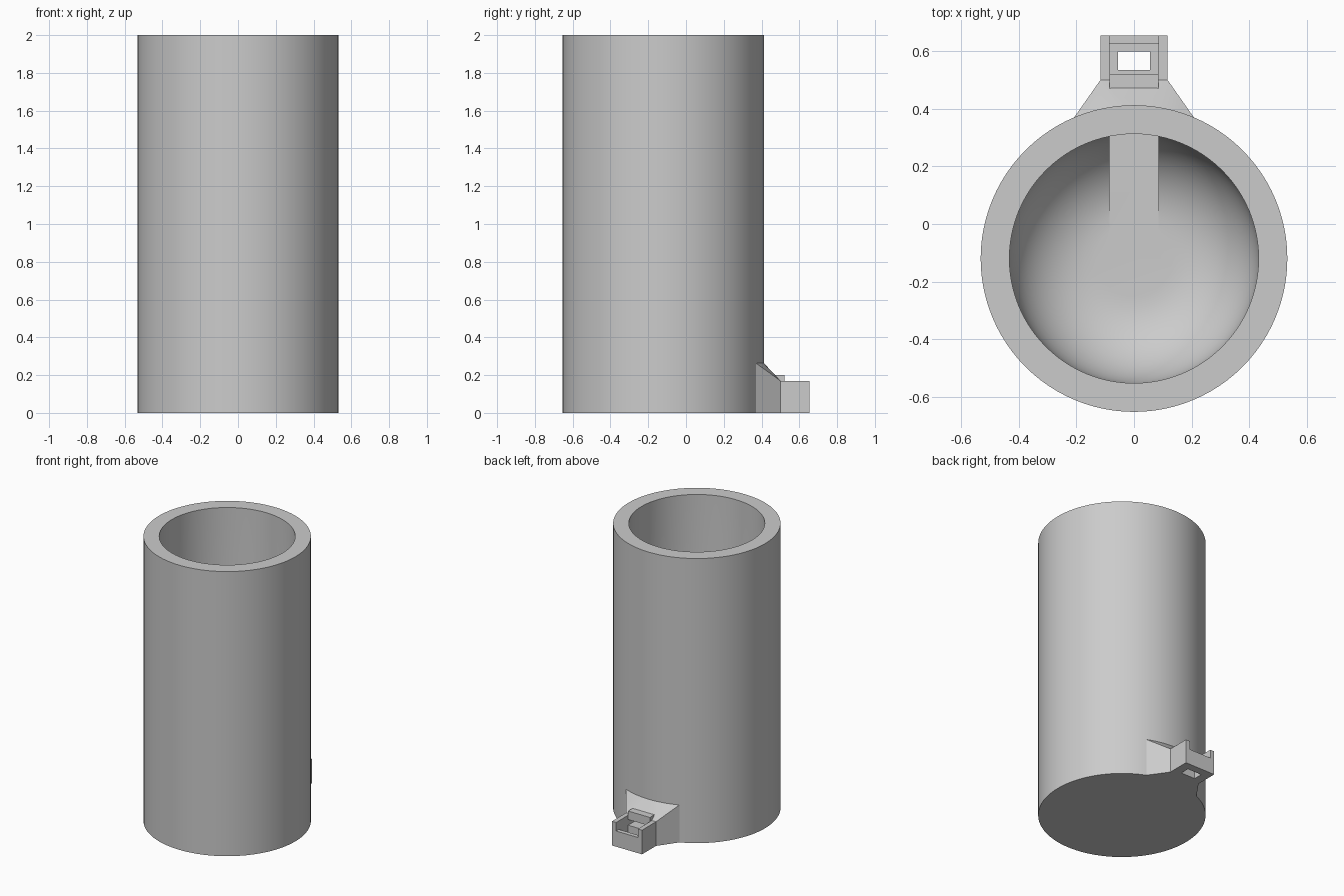
import bpy, bmesh, math

cube = bpy.data.objects.get("Cube")
if cube:
    bpy.data.objects.remove(cube, do_unlink=True)

CY, R_OUT, R_IN, HEIGHT = -0.12, 0.533, 0.433, 2.0
FLOOR, FILLET = 0.10, 0.30
GREY = (0.6, 0.6, 0.6, 1)

grey = bpy.data.materials.new("light grey")
grey.use_nodes = True
grey.diffuse_color = GREY
grey.node_tree.nodes["Principled BSDF"].inputs["Base Color"].default_value = GREY


def finish(name, bm):
    bmesh.ops.recalc_face_normals(bm, faces=bm.faces)
    mesh = bpy.data.meshes.new(name)
    bm.to_mesh(mesh)
    bm.free()
    mesh.materials.append(grey)
    ob = bpy.data.objects.new(name, mesh)
    bpy.context.collection.objects.link(ob)
    return ob


def hull(name, points):
    bm = bmesh.new()
    for p in points:
        bm.verts.new(p)
    bmesh.ops.convex_hull(bm, input=bm.verts)
    bmesh.ops.dissolve_limit(bm, angle_limit=0.001, verts=bm.verts, edges=bm.edges)
    return finish(name, bm)


def box(name, half_x, y0, y1, z0, z1):
    return hull(name, [(x, y, z) for x in (-half_x, half_x)
                       for y in (y0, y1) for z in (z0, z1)])


def arc(radius, half_x, z, steps=12):
    """Points on the back of a circle around the tube axis."""
    a = math.asin(half_x / radius)
    angles = [a * (2 * i / steps - 1) for i in range(steps + 1)]
    return [(radius * math.sin(t), CY + radius * math.cos(t), z) for t in angles]


def activate(ob):
    bpy.ops.object.select_all(action='DESELECT')
    ob.select_set(True)
    bpy.context.view_layer.objects.active = ob


def combine(ob, other, operation):
    other.hide_render = True
    mod = ob.modifiers.new("boolean", 'BOOLEAN')
    mod.operation, mod.solver, mod.object = operation, 'EXACT', other
    activate(ob)
    bpy.ops.object.modifier_apply(modifier=mod.name)
    bpy.data.objects.remove(other, do_unlink=True)


# Tube: lathed wall with a rounded inner floor
profile = [(0, 0), (R_OUT, 0), (R_OUT, HEIGHT), (R_IN, HEIGHT)]
for i in range(13):
    t = math.pi / 2 * i / 12
    profile.append((R_IN - FILLET + FILLET * math.cos(t),
                    FLOOR + FILLET - FILLET * math.sin(t)))
profile.append((0, FLOOR))
bm = bmesh.new()
verts = [bm.verts.new((r, CY, z)) for r, z in profile]
edges = [bm.edges.new(pair) for pair in zip(verts, verts[1:])]
bmesh.ops.spin(bm, geom=verts + edges, cent=(0, CY, 0), axis=(0, 0, 1),
               angle=math.tau, steps=96)
bmesh.ops.remove_doubles(bm, verts=bm.verts, dist=0.0005)
tube = finish("tube", bm)

# Drain channel through the rounded floor, then a duct through the wall
channel = hull("channel_cutter", [p for z in (FLOOR, 0.6) for p in
               arc(R_IN, 0.085, z) + [(-0.085, CY, z), (0.085, CY, z)]])
combine(tube, channel, 'DIFFERENCE')
combine(tube, box("duct_cutter", 0.085, 0.28, 0.45, FLOOR, 0.14), 'DIFFERENCE')

# Outlet: sloped shoulder, square bracket and raised hood
outlet = hull("outlet", arc(0.531, 0.21, 0) + arc(0.531, 0.21, 0.265) +
              [(x, 0.5, z) for x in (-0.117, 0.117) for z in (0, 0.17)])
combine(outlet, box("bracket", 0.117, 0.49, 0.655, 0, 0.17), 'UNION')
combine(outlet, box("hood", 0.085, 0.44, 0.522, 0.05, 0.20), 'UNION')

# Open slot, pit, drain hole and duct in the outlet
for cut in (("slot_cutter", 0.085, 0.522, 0.75, 0.11, 0.4),
            ("pit_cutter", 0.085, 0.522, 0.625, 0.05, 0.3),
            ("hole_cutter", 0.055, 0.535, 0.6, -0.1, 0.2),
            ("duct_cutter", 0.085, 0.28, 0.54, FLOOR, 0.14)):
    combine(outlet, box(*cut), 'DIFFERENCE')

for ob in (tube, outlet):
    activate(ob)
    bpy.ops.object.shade_smooth_by_angle(angle=math.radians(25))
